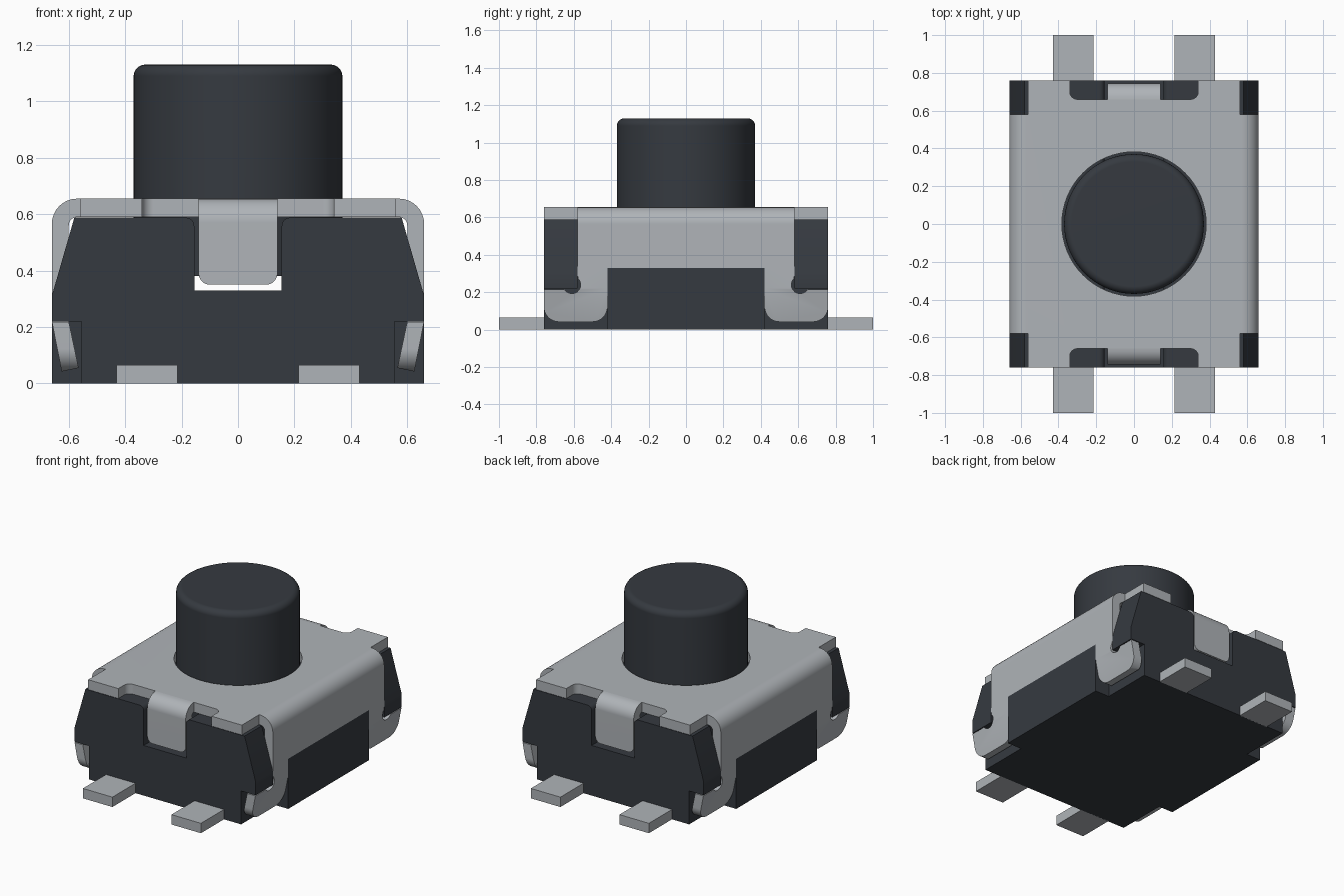
import bpy, bmesh, math

cube = bpy.data.objects.get("Cube")
if cube:
    bpy.data.objects.remove(cube, do_unlink=True)


def material(name, rgb):
    m = bpy.data.materials.new(name)
    m.use_nodes = True
    m.diffuse_color = (*rgb, 1)
    m.node_tree.nodes["Principled BSDF"].inputs["Base Color"].default_value = (*rgb, 1)
    return m


PLASTIC = material("dark plastic", (0.036, 0.042, 0.051))
METAL = material("grey metal", (0.43, 0.455, 0.48))
SIDES = (-1, 1)


def arc(cx, cy, r, start, end, n=8):
    """Points along an arc, angles in degrees."""
    angles = [math.radians(start + (end - start) * i / n) for i in range(n + 1)]
    return [(cx + r * math.cos(a), cy + r * math.sin(a)) for a in angles]


def mirrored(pts):
    """Close a right-half outline with its reflection."""
    return pts + [(-u, v) for u, v in reversed(pts)]


def scaled(pts, s):
    return [(u * s, v) for u, v in pts]


def prism(name, pts, axis, a, b, mat):
    """Extrude a 2D outline along one axis from a to b."""
    place = {"x": lambda u, v, w: (w, u, v),
             "y": lambda u, v, w: (u, w, v),
             "z": lambda u, v, w: (u, v, w)}[axis]
    bm = bmesh.new()
    low = [bm.verts.new(place(u, v, a)) for u, v in pts]
    high = [bm.verts.new(place(u, v, b)) for u, v in pts]
    bm.faces.new(low)
    bm.faces.new(high)
    for i in range(len(pts)):
        j = (i + 1) % len(pts)
        bm.faces.new((low[i], low[j], high[j], high[i]))
    bmesh.ops.recalc_face_normals(bm, faces=bm.faces)
    mesh = bpy.data.meshes.new(name)
    bm.to_mesh(mesh)
    bm.free()
    mesh.materials.append(mat)
    ob = bpy.data.objects.new(name, mesh)
    bpy.context.collection.objects.link(ob)
    return ob


def box(name, x, y, z, mat):
    return prism(name, [(x[0], y[0]), (x[1], y[0]), (x[1], y[1]), (x[0], y[1])],
                 "z", z[0], z[1], mat)


def combine(ob, others, operation):
    """Apply boolean operations and discard the helper solids."""
    for other in others:
        other.hide_render = True
        mod = ob.modifiers.new("shape", "BOOLEAN")
        mod.object, mod.operation, mod.solver = other, operation, "EXACT"
    bpy.context.view_layer.update()
    deps = bpy.context.evaluated_depsgraph_get()
    mesh = bpy.data.meshes.new_from_object(ob.evaluated_get(deps))
    ob.modifiers.clear()
    ob.data = mesh
    for other in others:
        bpy.data.objects.remove(other, do_unlink=True)


def smooth(ob):
    ob.data.polygons.foreach_set("use_smooth", [True] * len(ob.data.polygons))
    ob.data.set_sharp_from_angle(angle=math.radians(35))
    ob.modifiers.new("normals", "WEIGHTED_NORMAL").keep_sharp = True


# Body: slotted core, four chamfered corner pillars and two side blocks
core = mirrored([(0.155, 0.33), (0.155, 0.55)] + arc(0.185, 0.558, 0.03, 180, 90, 4)
                + [(0.555, 0.588), (0.555, 0)])
body = prism("body", core, "y", -0.76, 0.76, PLASTIC)
pillar = [(0.5, 0.22), (0.66, 0.22), (0.66, 0.31), (0.58, 0.588), (0.5, 0.588)]
extras = []
for sx in SIDES:
    extras.append(box("side_block", sorted((sx * 0.5, sx * 0.66)), (-0.42, 0.42),
                      (0, 0.33), PLASTIC))
    for sy in SIDES:
        extras.append(prism("pillar", scaled(pillar, sx), "y", sy * 0.58, sy * 0.76, PLASTIC))
combine(body, extras, "UNION")
smooth(body)

# Metal cover: bent channel with inward-folded feet
channel = ([(0.565, 0.055), (0.6, 0.22)] + arc(0.57, 0.56, 0.03, 0, 90, 5))
outer = [(0.625, 0.042), (0.66, 0.22)] + arc(0.57, 0.565, 0.09, 0, 90)
half = channel[::-1] + outer
cover = prism("metal_cover", mirrored(half), "y", -0.76, 0.76, METAL)

# Openings in the cover: side windows, corner reliefs, edge notches, button hole
window = mirrored([(0.5, -0.1), (0.5, 0.042)] + arc(0.5, 0.122, 0.08, 270, 180)
                  + [(0.42, 0.33)])
relief = ([(0.58, 0.8), (0.58, 0.29)] + arc(0.61, 0.24, 0.047, 135, 330, 10)
          + [(0.66, 0.215), (0.9, 0.215), (0.9, 0.8)])
toe = arc(0.68, 0.122, 0.08, 270, 360) + [(0.9, 0.122), (0.9, -0.1), (0.68, -0.1)]
notch = mirrored([(0.34, -0.9)] + arc(0.3, -0.7, 0.04, 0, 90, 6))
cutters = [prism("window", window, "x", -1, 1, METAL),
           prism("hole", arc(0, 0, 0.382, 0, 354.375, 63), "z", 0.5, 0.8, METAL)]
for s in SIDES:
    cutters.append(prism("toe", scaled(toe, s), "x", -1, 1, METAL))
    cutters.append(prism("notch", [(u, v * s) for u, v in notch], "z", 0.5, 0.8, METAL))
    for sx in SIDES:
        cutters.append(prism("relief", scaled(relief, s), "x", sx * 0.56, sx * 0.9, METAL))
combine(cover, cutters, "DIFFERENCE")
smooth(cover)

# Folded tabs that hook into the body slot at front and back
tab = ([(-0.66, 0.59)] + arc(-0.66, 0.57, 0.02, 90, 180, 5) + [(-0.68, 0.35), (-0.745, 0.35)]
       + arc(-0.66, 0.57, 0.085, 180, 90))
for label, s in (("front", 1), ("back", -1)):
    ob = prism(label + "_tab", scaled(tab, s), "x", -0.14, 0.14, METAL)
    bm = bmesh.new()
    bm.from_mesh(ob.data)
    corners = [e for e in bm.edges if all(v.co.z < 0.36 for v in e.verts)
               and abs(e.verts[0].co.y - e.verts[1].co.y) > 0.03]
    bmesh.ops.bevel(bm, geom=corners, offset=0.04, segments=5, affect="EDGES", profile=0.5)
    bm.to_mesh(ob.data)
    bm.free()
    smooth(ob)

# Solder pins
for label, sy in (("front", -1), ("back", 1)):
    for side, sx in (("right", -1), ("left", 1)):
        box(f"{label}_{side}_pin", sorted((sx * 0.215, sx * 0.43)),
            sorted((sy * 0.755, sy * 1.0)), (0, 0.065), METAL)

# Round push button with a softened top rim
button = prism("push_button", arc(0, 0, 0.37, 0, 354.375, 63), "z", 0.38, 1.13, PLASTIC)
bm = bmesh.new()
bm.from_mesh(button.data)
rim = [e for e in bm.edges if all(v.co.z > 1.1 for v in e.verts)]
bmesh.ops.bevel(bm, geom=rim, offset=0.04, segments=5, affect="EDGES", profile=0.5)
bm.to_mesh(button.data)
bm.free()
smooth(button)
